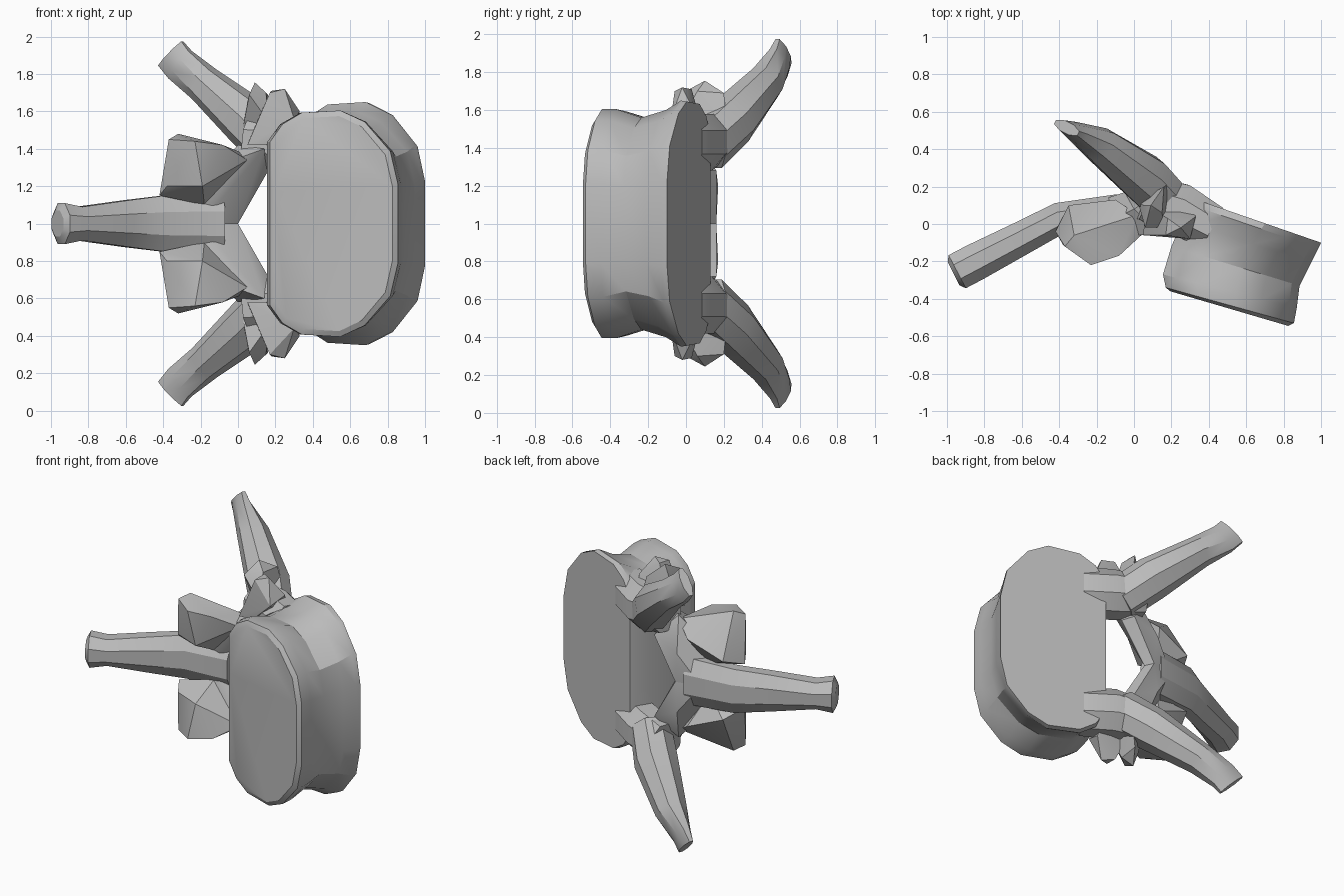
import bpy, bmesh
from mathutils import Vector
from math import cos, sin, tau

cube = bpy.data.objects.get("Cube")
if cube:
    bpy.data.objects.remove(cube)

bone = bpy.data.materials.new("bone grey")
bone.use_nodes = True
COLOUR = (0.5, 0.5, 0.5, 1)
bone.diffuse_color = COLOUR
bone.node_tree.nodes["Principled BSDF"].inputs["Base Color"].default_value = COLOUR


def finish(name, bm, mirror=False):
    """Heights are measured from the symmetry plane at z = 1."""
    bmesh.ops.recalc_face_normals(bm, faces=bm.faces)
    mesh = bpy.data.meshes.new(name)
    bm.to_mesh(mesh)
    bm.free()
    mesh.materials.append(bone)
    ob = bpy.data.objects.new(name, mesh)
    bpy.context.collection.objects.link(ob)
    ob.location.z = 1
    if mirror:
        mod = ob.modifiers.new("other side", "MIRROR")
        mod.use_axis = (False, False, True)
        mod.use_mirror_merge = False
    bpy.ops.object.select_all(action="DESELECT")
    ob.select_set(True)
    bpy.context.view_layer.objects.active = ob
    bpy.ops.object.shade_smooth_by_angle(angle=0.5)


def loft(name, rings, mirror=False):
    bm = bmesh.new()
    loops = [[bm.verts.new(p) for p in ring] for ring in rings]
    n = len(loops[0])
    for a, b in zip(loops, loops[1:]):
        for i in range(n):
            j = (i + 1) % n
            bm.faces.new((a[i], a[j], b[j], b[i]))
    bm.faces.new(loops[0])
    bm.faces.new(loops[-1][::-1])
    finish(name, bm, mirror)


def limb(name, path, mirror=False, sides=8):
    """Tapering limb; each station is x, y, height, half width, half depth."""
    pts = [Vector(s[:3]) for s in path]
    rings = []
    for i, (x, y, z, w, h) in enumerate(path):
        d = (pts[min(i + 1, len(pts) - 1)] - pts[max(i - 1, 0)]).normalized()
        side = d.cross(Vector((0, 0, 1))).normalized()
        up = side.cross(d)
        rings.append([pts[i] + side * w * cos(tau * (k + .5) / sides) * 1.08
                      + up * h * sin(tau * (k + .5) / sides) * 1.08 for k in range(sides)])
    loft(name, rings, mirror)


def hull(name, points):
    bm = bmesh.new()
    for p in points:
        bm.verts.new(p)
    res = bmesh.ops.convex_hull(bm, input=bm.verts)
    loose = [v for v in bm.verts if not v.link_faces]
    bmesh.ops.delete(bm, geom=loose, context="VERTS")
    finish(name, bm, True)


# Rounded block with a narrowed waist
half = [(0, .3), (0, .72), (.1, .88), (.25, .98), (.55, 1), (.74, .9), (.94, .64), (1, .35)]
outline = half + [(u, -v) for u, v in reversed(half)]
stations = [  # left x, left y, right x, right y, half height
    (.195, -.36, .825, -.545, .575), (.17, -.34, .855, -.53, .605),
    (.155, -.27, .87, -.45, .605), (.2, -.12, .885, -.33, .56),
    (.26, .02, .945, -.21, .6), (.31, .1, .985, -.13, .65), (.335, .13, 1, -.1, .645)]
loft("vertebral_body", [[(xl + (xr - xl) * u, yl + (yr - yl) * u, h * v) for u, v in outline]
                        for xl, yl, xr, yr, h in stations])

# Bridges from the block to the arch
limb("pedicles", [(.42, -.02, .43, .12, .15), (.24, .08, .43, .14, .15),
                  (.06, .14, .45, .12, .13)], True)

# Long swept side processes
limb("transverse_processes", [(.2, .1, .4, .12, .13), (.06, .24, .54, .13, .13),
                              (-.18, .42, .745, .095, .095), (-.31, .49, .85, .05, .095),
                              (-.36, .515, .91, .03, .095)], True)

# Central process pointing away from the block
limb("spinous_process", [(-.08, .07, 0, .09, .16), (-.4, .03, 0, .085, .15),
                         (-.6, -.075, 0, .09, .125), (-.85, -.205, 0, .1, .09),
                         (-.945, -.255, 0, .1, .11), (-.965, -.265, 0, .07, .07)])

# Plates closing the arch behind the canal
hull("laminae", [(0, .1, 0), (-.03, .16, 0), (-.2, .12, 0), (-.2, .01, 0), (.05, .09, .15),
                 (.06, .16, .18), (.16, .07, .28), (.13, .16, .28), (.14, -.05, .4),
                 (.03, -.06, .36), (0, .08, .42), (-.05, .17, .2), (-.2, -.02, .2)])

# Forward-jutting joint blocks beside the central process
hull("inferior_joints", [(-.37, -.12, .45), (-.32, -.06, .48), (-.23, -.22, .44),
                         (-.19, -.19, .2), (-.08, -.17, .42), (.05, -.05, .34),
                         (.02, .05, .38), (-.1, .13, .3), (-.35, .1, .2),
                         (-.42, -.04, .15), (-.18, .0, .1), (-.38, -.11, .2)])

# Small ragged joint knobs above the bridges
hull("superior_joints", [(.17, -.06, .7), (.25, -.02, .72), (.18, .03, .71), (.33, .04, .6),
                         (.3, -.08, .56), (.15, -.06, .42), (.05, -.06, .42),
                         (.06, .1, .45), (.3, .1, .45)])
hull("joint_spurs", [(.05, .1, .65), (.09, .1, .755), (.15, .06, .7), (.06, -.02, .69),
                     (.16, .2, .69), (.2, .22, .5), (.02, .12, .48), (.16, -.02, .55)])
